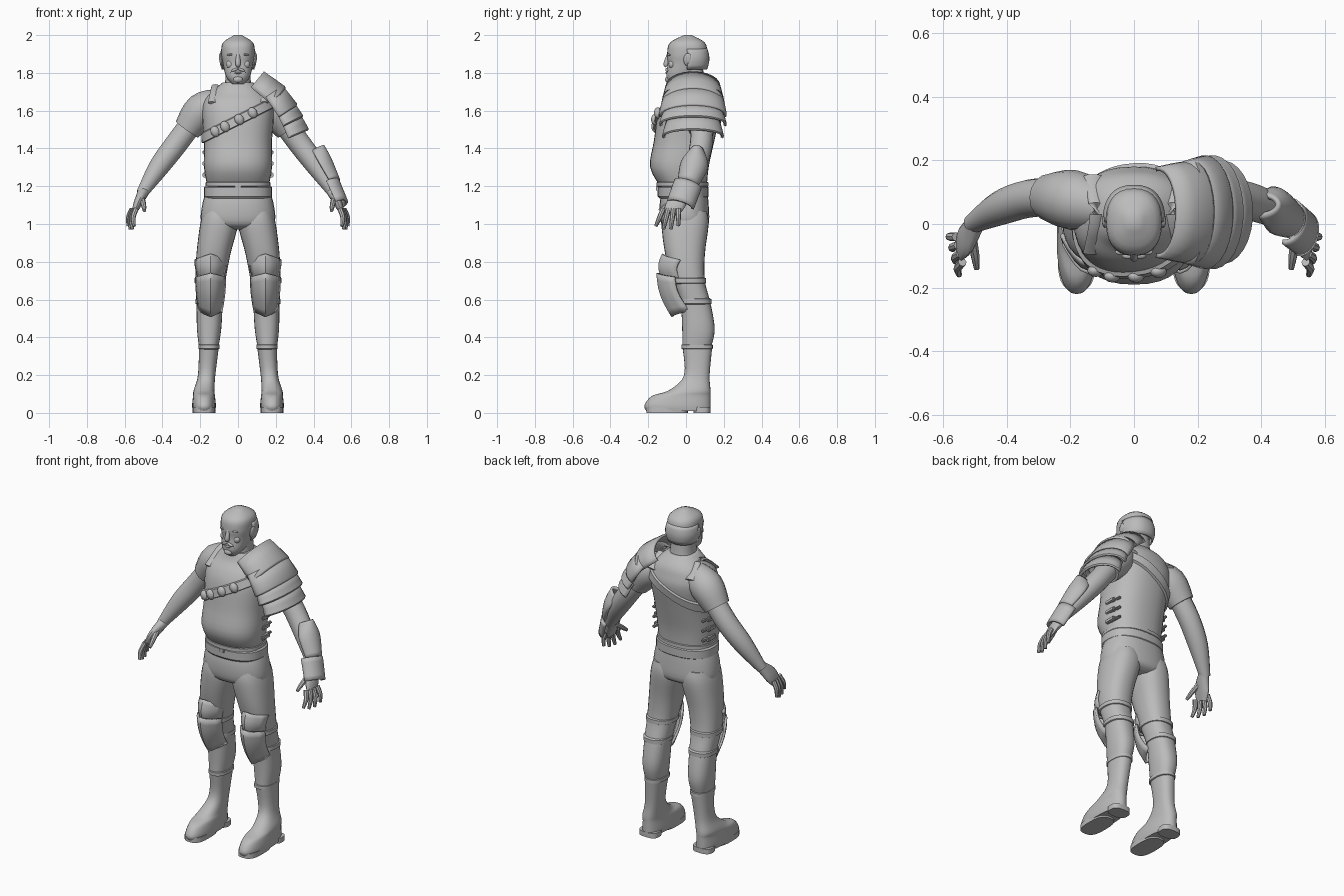
import bpy, bmesh, math
from mathutils import Vector, Matrix

if "Cube" in bpy.data.objects:
    bpy.data.objects.remove(bpy.data.objects["Cube"])

colour = (.5, .5, .5, 1)
grey = bpy.data.materials.new("plain_grey")
grey.use_nodes = True
grey.diffuse_color = colour
grey.node_tree.nodes["Principled BSDF"].inputs["Base Color"].default_value = colour
parts = []


def finish(name, bm, side=1, thick=0):
    """Turn a bmesh into a named part, optionally mirrored to the right or thickened."""
    bmesh.ops.scale(bm, vec=(side, 1, 1), verts=bm.verts)
    bmesh.ops.recalc_face_normals(bm, faces=bm.faces)
    mesh = bpy.data.meshes.new(name)
    bm.to_mesh(mesh)
    bm.free()
    mesh.materials.append(grey)
    part = bpy.data.objects.new(name, mesh)
    bpy.context.collection.objects.link(part)
    if thick:
        shell = part.modifiers.new("thickness", "SOLIDIFY")
        shell.thickness, shell.offset = thick, 0
    parts.append(part)


def loft(name, rings, closed=True, cap=True, side=1, thick=0):
    """Skin a list of point rings."""
    bm = bmesh.new()
    rows = [[bm.verts.new(point) for point in ring] for ring in rings]
    count = len(rows[0])
    for low, high in zip(rows, rows[1:]):
        for i in range(count if closed else count - 1):
            j = (i + 1) % count
            bm.faces.new((low[i], low[j], high[j], high[i]))
    if closed and cap:
        bm.faces.new(rows[0])
        bm.faces.new(rows[-1])
    finish(name, bm, side, thick)


def refine(keys, steps):
    """Smooth spline through rows of numbers."""
    ends = [keys[0], *keys, keys[-1]]
    rows = []
    for a, b, c, d in zip(ends, ends[1:], ends[2:], ends[3:]):
        for k in range(steps):
            t = k / steps
            rows.append([q + t / 2 * (r - p + t * (2 * p - 5 * q + 4 * r - s + t * (3 * (q - r) + s - p)))
                         for p, q, r, s in zip(a, b, c, d)])
    return rows + [keys[-1]]


def level(z, half, front, back, x=0):
    return z, half, front, back, x


def joint(x, y, z, wide, deep=None):
    return x, y, z, wide, deep or wide


def oval(row, angle, power=.85):
    """Point on a horizontal rounded outline."""
    z, half, front, back, x = row
    c, s = math.cos(angle), math.sin(angle)
    return Vector((x + half * math.copysign(abs(c) ** power, c),
                   (front + back) / 2 + (back - front) / 2 * math.copysign(abs(s) ** power, s), z))


def stack(name, levels, steps=4, count=28, power=.85, side=1):
    """Horizontal outlines stacked upward."""
    loft(name, [[oval(row, math.tau * i / count, power) for i in range(count)]
                for row in refine(levels, steps)], side=side)


def band(name, z, tall, half, front, back, x=0, side=1):
    """Strap with rounded edges around a body part."""
    inset = .01
    ends = [level(z + k * tall / 2, half - inset, front + inset, back - inset, x) for k in (-1, 1)]
    faces = [level(z + k * tall / 3, half, front, back, x) for k in (-1, 1)]
    stack(name, [ends[0], *faces, ends[1]], steps=1, side=side)


def tube(name, joints, steps=4, count=16, arc=None, side=1, thick=0):
    """Sweep along joints; an arc in degrees leaves an open shell."""
    rows = refine(joints, steps)
    centres = [Vector(row[:3]) for row in rows]
    start, stop = arc or (0, 360)
    gaps = count - 1 if arc else count
    rings = []
    for i, (centre, row) in enumerate(zip(centres, rows)):
        along = (centres[min(i + 1, len(rows) - 1)] - centres[max(i - 1, 0)]).normalized()
        across = Vector((0, 1, 0))
        across = (across - along * along.dot(across)).normalized()
        out = along.cross(across)
        angles = [math.radians(start + (stop - start) * k / gaps) for k in range(count)]
        rings.append([centre + across * row[3] * math.cos(a) + out * row[4] * math.sin(a) for a in angles])
    loft(name, rings, closed=not arc, side=side, thick=thick)


def blob(name, place, size, tilt=0, side=1):
    bm = bmesh.new()
    matrix = Matrix.Translation(place) @ Matrix.Rotation(math.radians(tilt), 4, "Y") @ Matrix.Diagonal((*size, 1))
    bmesh.ops.create_uvsphere(bm, u_segments=14, v_segments=9, radius=1, matrix=matrix)
    finish(name, bm, side)


def block(name, place, size, side=1):
    bm = bmesh.new()
    bmesh.ops.create_cube(bm, size=1, matrix=Matrix.Translation(place) @ Matrix.Diagonal((*size, 1)))
    bmesh.ops.bevel(bm, geom=bm.edges[:], offset=.005, segments=2, affect="EDGES")
    finish(name, bm, side)


def mix(a, b, t):
    return a + (b - a) * t


def plate(name, top, bottom, half, y_top, y_bottom, peak, point, side):
    """Bowed leg armour with a raised middle, tapering downward."""
    rings = []
    for i in range(7):
        t = i / 6
        bulge = .02 * math.sin(math.pi * t)
        ring = []
        for k in range(-4, 5):
            s = k / 4
            ring.append((.145 + s * half * (1 - .25 * t * t), mix(y_top, y_bottom, t) - bulge + .09 * abs(s) ** 1.7,
                         mix(top, bottom, t) + mix(peak, -point, t) * (1 - abs(s))))
        rings.append(ring)
    loft(name, rings, closed=False, side=side, thick=.014)


# Torso with a round belly
torso = [level(z=1.19, half=.16, front=-.13, back=.11), level(z=1.3, half=.18, front=-.19, back=.12),
         level(z=1.44, half=.18, front=-.17, back=.15), level(z=1.58, half=.19, front=-.15, back=.18),
         level(z=1.65, half=.18, front=-.12, back=.17), level(z=1.7, half=.14, front=-.08, back=.15),
         level(z=1.75, half=.08, front=-.06, back=.1)]
stack("vest_torso", torso, count=32)
torso_rows = refine(torso, 6)


def on_torso(z, angle, gap):
    for low, high in zip(torso_rows, torso_rows[1:]):
        if z <= high[0]:
            break
    t = (z - low[0]) / (high[0] - low[0])
    z, half, front, back, x = [mix(a, b, t) for a, b in zip(low, high)]
    return oval((z, half + gap, front - gap, back + gap, x), angle)


def on_strap(angle, shift, gap):
    """Where a slanting plane meets the torso."""
    z = 1.55
    for _ in range(8):
        z = 1.55 + shift + on_torso(z, angle, gap).x / 2
    return on_torso(z, angle, gap)


# Diagonal chest strap with pouches
edges = [(-.03, 0), (-.025, .012), (.025, .012), (.03, 0)]
loft("chest_strap", [[on_strap(math.tau * i / 48, *edge) for i in range(48)] for edge in edges], cap=False)
for degrees in range(-125, -60, 18):
    blob("strap_pouch", on_strap(math.radians(degrees), 0, .01), (.025, .02, .03), -25)

# Hips, belt and vest hem
stack("hips", [level(z=.97, half=.1, front=-.07, back=.08), level(z=1, half=.19, front=-.13, back=.12),
               level(z=1.1, half=.19, front=-.14, back=.12), level(z=1.2, half=.16, front=-.12, back=.11)])
band("belt", z=1.17, tall=.07, half=.18, front=-.15, back=.12)
band("vest_hem", z=1.21, tall=.03, half=.172, front=-.155, back=.118)
block("belt_knot", (0, -.15, 1.19), (.03, .02, .03))

knuckles = Vector((.54, -.12, 1.08)), Vector((.56, -.04, 1.08))
fingertips = Vector((.55, -.16, 1)), Vector((.58, -.04, 1))

for side in (1, -1):
    # Shoulder straps and side buckles of the vest
    tube("shoulder_strap", [joint(x=.13, y=-.09, z=1.64, wide=.01, deep=.03),
                            joint(x=.12, y=.03, z=1.73, wide=.01, deep=.02),
                            joint(x=.13, y=.15, z=1.65, wide=.01, deep=.03)], side=side)
    for i in range(3):
        z = 1.26 + .06 * i
        block("side_buckle", (.175, .01, z), (.025, .07, .025), side)
        block("buckle_tab", (.165, .05, z), (.02, .06, .015), side)

    # Trousers and boots
    stack("trouser_leg", [level(z=.34, half=.05, front=-.02, back=.13, x=.155),
                          level(z=.44, half=.064, front=-.02, back=.152, x=.153),
                          level(z=.58, half=.07, front=-.03, back=.13, x=.15),
                          level(z=.7, half=.08, front=-.07, back=.1, x=.146),
                          level(z=.84, half=.09, front=-.11, back=.1, x=.13),
                          level(z=1, half=.1, front=-.13, back=.12, x=.1),
                          level(z=1.07, half=.08, front=-.12, back=.11, x=.1)], side=side)
    stack("boot", [level(z=.01, half=.06, front=-.21, back=.13, x=.18),
                   level(z=.04, half=.063, front=-.22, back=.13, x=.18),
                   level(z=.09, half=.058, front=-.18, back=.13, x=.18),
                   level(z=.12, half=.055, front=-.09, back=.13, x=.18),
                   level(z=.2, half=.046, front=-.01, back=.125, x=.166),
                   level(z=.36, half=.053, front=-.02, back=.14, x=.153)], side=side)
    band("boot_cuff", z=.35, tall=.03, half=.056, front=-.025, back=.142, x=.153, side=side)
    for name, front, back in (("boot_heel", .04, .13), ("boot_sole", -.21, .01)):
        stack(name, [level(z, .06, front, back, x=.18) for z in (0, .03)], steps=1, power=.7, side=side)

    # Knee straps and leg armour
    band("upper_knee_strap", z=.7, tall=.035, half=.084, front=-.08, back=.107, x=.147, side=side)
    band("lower_knee_strap", z=.59, tall=.035, half=.075, front=-.035, back=.135, x=.151, side=side)
    plate("thigh_plate", top=.81, bottom=.71, half=.08, y_top=-.12, y_bottom=-.12, peak=.03, point=0, side=side)
    plate("knee_plate", top=.72, bottom=.54, half=.076, y_top=-.15, y_bottom=-.07, peak=.02, point=.03, side=side)

    # Sleeves, arms and hands
    tube("sleeve", [joint(x=.09, y=.05, z=1.65, wide=.07), joint(x=.19, y=.075, z=1.6, wide=.095),
                    joint(x=.27, y=.085, z=1.5, wide=.073)], side=side)
    tube("arm", [joint(x=.24, y=.085, z=1.54, wide=.06), joint(x=.33, y=.08, z=1.42, wide=.06),
                 joint(x=.42, y=.05, z=1.3, wide=.054), joint(x=.51, y=0, z=1.16, wide=.03)], side=side)
    tube("palm", [joint(x=.5, y=0, z=1.17, wide=.03), joint(x=.53, y=-.05, z=1.11, wide=.05, deep=.023),
                  joint(x=.55, y=-.08, z=1.06, wide=.04, deep=.012)], side=side)
    for i, finger in enumerate(("index", "middle", "ring", "little")):
        base = mix(*knuckles, i / 3)
        tip = mix(*fingertips, i / 3) - Vector((0, 0, .03 * math.sin(math.pi * (i + .5) / 4)))
        bend = mix(base, tip, .5) + Vector((.01, 0, 0))
        tube(finger + "_finger", [joint(*base, .014), joint(*bend, .013), joint(*tip, .009)],
             count=8, side=side)
    tube("thumb", [joint(x=.51, y=-.04, z=1.14, wide=.016), joint(x=.5, y=-.1, z=1.1, wide=.014),
                   joint(x=.495, y=-.14, z=1.07, wide=.009)], count=8, side=side)

# Forearm guard and wrist cuff on the left arm
tube("forearm_guard", [joint(x=.39, y=.06, z=1.38, wide=.03, deep=.07), joint(x=.43, y=.045, z=1.31, wide=.068),
                       joint(x=.49, y=.01, z=1.21, wide=.05)], arc=(5, 175), thick=.014)
tube("wrist_cuff", [joint(x=.48, y=.01, z=1.21, wide=.07, deep=.055),
                    joint(x=.53, y=-.03, z=1.1, wide=.068, deep=.05)], arc=(-5, 185), thick=.014)

# Layered shoulder armour on the left side, following one crest line
crest = [Vector((x, .037, z)) for x, z in ((.14, 1.81), (.25, 1.72), (.31, 1.63), (.34, 1.57), (.37, 1.5))]
for i, (start, stop) in enumerate(zip(crest, crest[1:])):
    slope = (stop - start).normalized()
    depth = .1
    drop = Vector((-slope.z, 0, slope.x)) * depth
    width = .157 + .018 * math.sin(math.pi * i / 3)
    rows = [(-.15 if i else 0, .02, .01), (.5, .008, .004), (.93, 0, 0), (1, .003, .005)]
    tube("shoulder_lame", [joint(*(mix(start, stop, t) - drop), width - narrow, depth - low)
                           for t, narrow, low in rows], steps=1, arc=(-8, 188), thick=.014)

# Neck and head
stack("neck", [level(z=1.66, half=.1, front=-.06, back=.13), level(z=1.74, half=.07, front=-.05, back=.1),
               level(z=1.83, half=.066, front=-.05, back=.09)])
stack("head", [level(z=1.74, half=.03, front=-.085, back=-.02), level(z=1.78, half=.063, front=-.104, back=.04),
               level(z=1.85, half=.08, front=-.097, back=.1), level(z=1.9, half=.088, front=-.1, back=.113),
               level(z=1.96, half=.08, front=-.085, back=.1), level(z=2, half=.02, front=-.01, back=.03)])
# Hair fringe round the back of the head
fringe = []
for k in range(6):
    puff = .012 * math.sin(math.pi * k / 5)
    row = level(z=1.82 + .022 * k, half=.083 + puff, front=-.1, back=.108 + puff)
    fringe.append([oval(row, math.pi * i / 20) for i in range(21)])
loft("hair_fringe", fringe, closed=False, thick=.008)

# Face
tube("nose", [joint(x=0, y=-.09, z=1.9, wide=.01), joint(x=0, y=-.105, z=1.85, wide=.014),
              joint(x=0, y=-.1, z=1.835, wide=.01)], count=10)
blob("lower_lip", (0, -.1, 1.8), (.02, .01, .006))
blob("chin", (0, -.095, 1.765), (.026, .016, .018))
for side in (1, -1):
    blob("ear", (.09, .01, 1.87), (.01, .023, .035), 8, side)
    blob("eye", (.034, -.083, 1.88), (.014, .01, .007), side=side)
    blob("brow", (.036, -.088, 1.897), (.024, .01, .006), 6, side)
    blob("cheek", (.042, -.074, 1.845), (.022, .018, .022), side=side)
    blob("moustache", (.018, -.1, 1.816), (.022, .01, .007), 20, side)
    blob("moustache_end", (.036, -.088, 1.8), (.006, .008, .016), side=side)

# Smooth shading with sharp edges kept
bpy.ops.object.select_all(action="DESELECT")
for part in parts:
    part.select_set(True)
bpy.context.view_layer.objects.active = parts[0]
bpy.ops.object.shade_smooth_by_angle(angle=math.radians(40))
